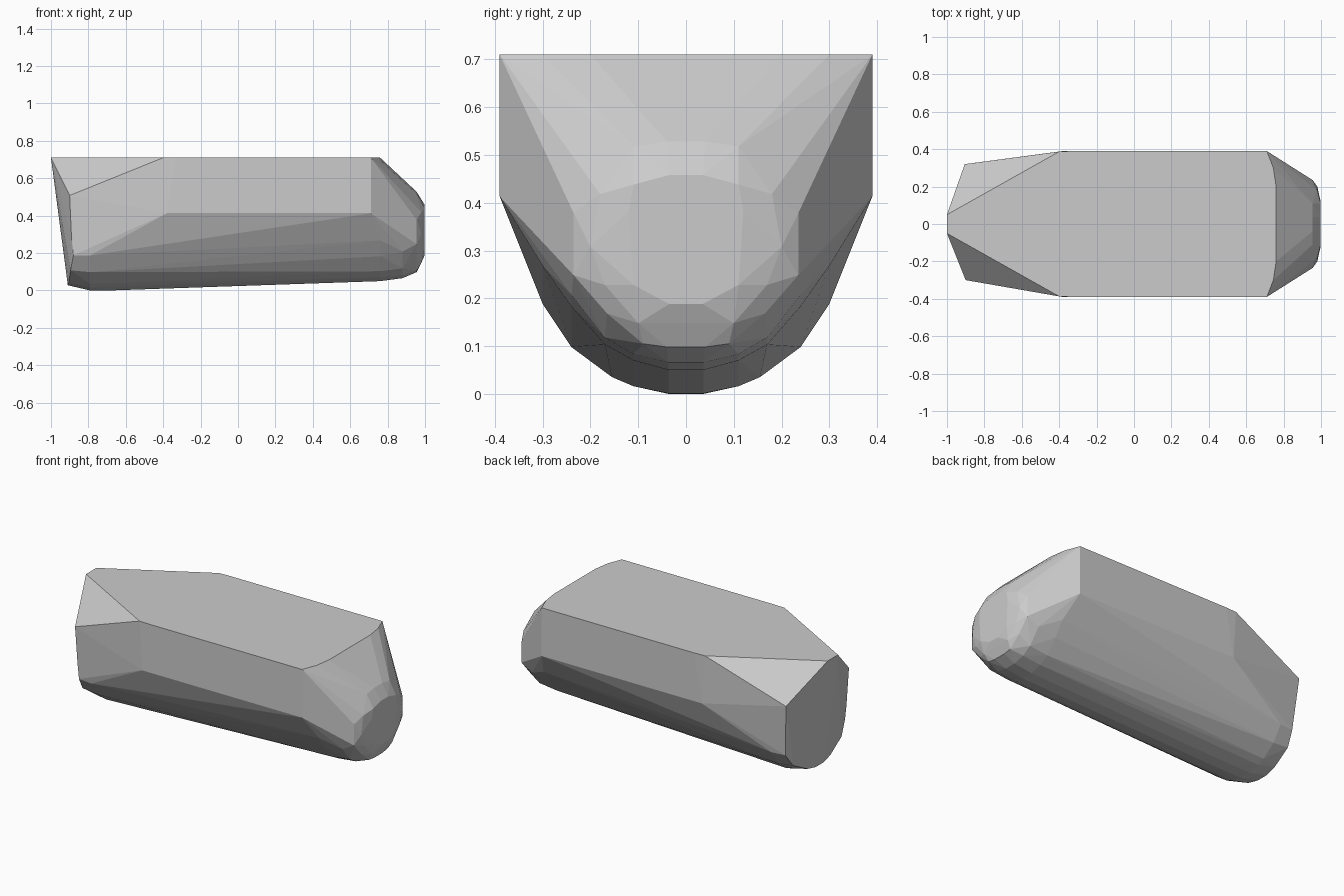
import bpy, bmesh

points = []


def add(x, y, z, mirror=True):
    points.append((x, y, z))
    if mirror:
        points.append((x, -y, z))


# Flat deck outline
for x, y in [(-1.0, 0.05), (-0.40, 0.387), (-0.33, 0.39), (0.71, 0.39),
             (0.745, 0.30), (0.76, 0.20)]:
    add(x, y, 0.712)

# Straight side walls
for x in (-0.38, 0.71):
    add(x, 0.39, 0.415)

# Narrow end: raked stem and rounded underside
add(-0.905, 0.32, 0.51, False)
add(-0.90, -0.30, 0.51, False)
for x, y, z in [(-0.89, 0.29, 0.28), (-0.88, 0.29, 0.19), (-0.895, 0.235, 0.11),
                (-0.905, 0.11, 0.045), (-0.91, 0.037, 0.03)]:
    add(x, y, z)
for y, z in [(0.30, 0.19), (0.24, 0.10), (0.155, 0.037), (0.11, 0.018), (0.037, 0.002)]:
    add(-0.79, y, z)
add(-0.66, 0.037, 0.003)

# Blunt end: rings shrinking towards the end cap
rings = [
    (0.76, [(0.30, 0.27), (0.24, 0.185), (0.17, 0.105), (0.11, 0.072), (0.037, 0.052)]),
    (0.88, [(0.24, 0.21), (0.17, 0.12), (0.11, 0.085), (0.037, 0.068)]),
    (0.955, [(0.235, 0.38), (0.235, 0.25), (0.165, 0.17), (0.09, 0.107), (0.04, 0.10),
             (0.04, 0.53), (0.11, 0.52)]),
    (0.98, [(0.18, 0.42), (0.20, 0.31), (0.17, 0.23), (0.10, 0.15)]),
    (0.998, [(0.035, 0.46), (0.11, 0.44), (0.12, 0.385), (0.11, 0.23), (0.035, 0.19)]),
]
for x, section in rings:
    for y, z in section:
        add(x, y, z)

# Wrap all sections in one faceted convex shell
bm = bmesh.new()
for p in points:
    bm.verts.new((p[0], p[1], p[2] - 0.002))
result = bmesh.ops.convex_hull(bm, input=bm.verts[:])
loose = [v for v in bm.verts if not v.link_faces]
bmesh.ops.delete(bm, geom=loose, context='VERTS')
bmesh.ops.dissolve_limit(bm, angle_limit=0.01, verts=bm.verts[:], edges=bm.edges[:])
bmesh.ops.recalc_face_normals(bm, faces=bm.faces[:])
mesh = bpy.data.meshes.new("hull_body")
bm.to_mesh(mesh)
bm.free()
body = bpy.data.objects.new("hull_body", mesh)
bpy.context.collection.objects.link(body)
